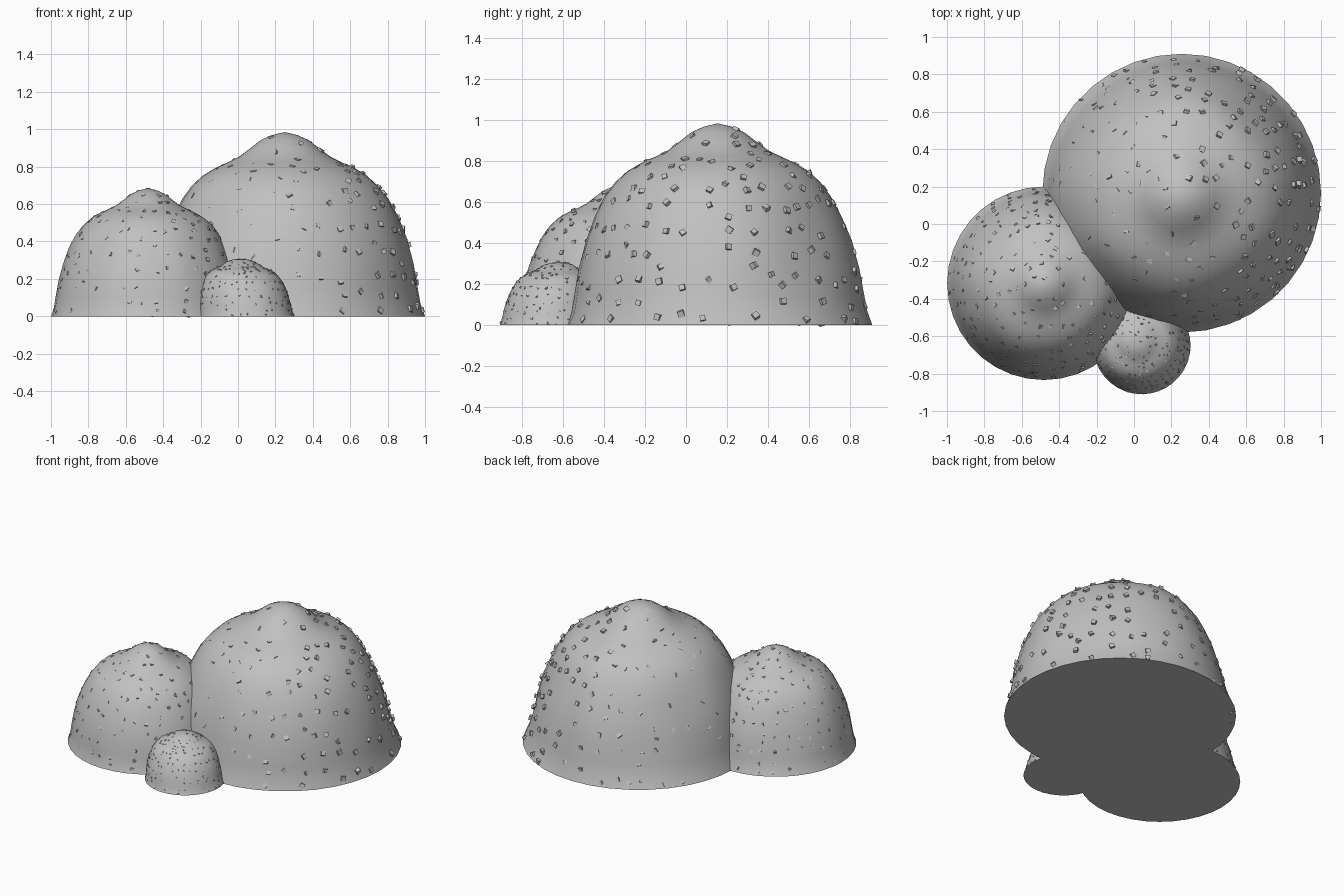
import bpy, bmesh, math, random
from mathutils import Vector, Matrix, noise

cube = bpy.data.objects.get("Cube")
if cube:
    bpy.data.objects.remove(cube, do_unlink=True)

stone = bpy.data.materials.new("stone grey")
stone.use_nodes = True
GREY = (0.53, 0.53, 0.53, 1)
stone.diffuse_color = GREY
stone.node_tree.nodes["Principled BSDF"].inputs["Base Color"].default_value = GREY

# Dome outline as (radius, height), both relative to the mound's size
PROFILE = [(1, 0), (.968, .07), (.952, .15), (.925, .28), (.875, .42), (.81, .54),
           (.74, .64), (.67, .71), (.59, .765), (.5, .805), (.41, .835),
           (.33, .865), (.25, .91), (.17, .957), (.09, .984)]
SEGMENTS = 36


def finish(bm, name, smooth):
    mesh = bpy.data.meshes.new(name)
    bm.to_mesh(mesh)
    bm.free()
    mesh.materials.append(stone)
    obj = bpy.data.objects.new(name, mesh)
    bpy.context.collection.objects.link(obj)
    if smooth:
        bpy.ops.object.select_all(action="DESELECT")
        obj.select_set(True)
        bpy.context.view_layer.objects.active = obj
        bpy.ops.object.shade_smooth_by_angle(angle=math.radians(50))
    return obj


def mound(name, centre, radius, height, lean, fullness, seed):
    """Lumpy closed dome, its crown shifted by lean and its back corners pinched."""
    bm = bmesh.new()
    rings = []
    for r, z in PROFILE:
        ring = []
        for i in range(SEGMENTS):
            a = math.tau * i / SEGMENTS
            c, s = math.cos(a), math.sin(a)
            spot = Vector((c * r, s * r, z * .6)) * 4 + Vector((seed, 0, 0))
            lump = 1 + .02 * noise.noise(spot) * min(1, z * 5)
            pinch = 1 - .055 * 2 * max(0, s) * abs(c) * min(1, 4 * z * (1 - z))
            reach = radius * r ** fullness * lump * pinch
            ring.append(bm.verts.new((centre[0] + c * reach + lean[0] * z,
                                      centre[1] + s * reach + lean[1] * z,
                                      z * height)))
        rings.append(ring)
    for low, high in zip(rings, rings[1:]):
        for i in range(SEGMENTS):
            j = (i + 1) % SEGMENTS
            bm.faces.new((low[i], low[j], high[j], high[i]))
    top = bm.verts.new((centre[0] + lean[0], centre[1] + lean[1], height))
    for i in range(SEGMENTS):
        bm.faces.new((rings[-1][i], rings[-1][(i + 1) % SEGMENTS], top))
    bm.faces.new(rings[0][::-1])
    bm.normal_update()
    return finish(bm, name, True)


def studs(name, dome, count, size, spacing, sink, slant, seed):
    """Small tilted cubes scattered over the dome, sunk deeper away from +x by slant."""
    rng = random.Random(seed)
    faces = [f for f in dome.data.polygons if f.normal.z > -.5]
    weights = [f.area for f in faces]
    placed = []
    bm = bmesh.new()
    for _ in range(count * 12):
        if len(placed) == count:
            break
        face = rng.choices(faces, weights)[0]
        corners = [dome.data.vertices[v].co for v in face.vertices]
        mix = [rng.random() for _ in corners]
        p = sum((c * m for c, m in zip(corners, mix)), Vector()) / sum(mix)
        if p.z < size * .7 or any((p - q).length < spacing for q in placed):
            continue
        placed.append(p)
        n = face.normal
        depth = size * (sink - slant * (n.x + n.y * .35))
        turn = (n.to_track_quat("Z", "Y").to_matrix().to_4x4()
                @ Matrix.Rotation(rng.uniform(0, math.tau), 4, "Z")
                @ Matrix.Rotation(rng.uniform(-.6, .6), 4, "X"))
        bmesh.ops.create_cube(bm, size=size * rng.uniform(.85, 1.15),
                              matrix=Matrix.Translation(p - n * depth) @ turn)
    finish(bm, name, False)


# label, (centre, radius, height, crown lean, fullness),
#        (stud count, size, spacing, sink, slant)
MOUNDS = [
    ("large", ((.255, .165), .745, .985, (-.005, -.01), 1), (240, .027, .066, .32, .36)),
    ("medium", ((-.482, -.317), .517, .685, (0, 0), 1), (230, .018, .044, .28, .15)),
    ("small", ((.042, -.65), .26, .308, (-.03, .03), .75), (230, .01, .02, .22, .1)),
]
for k, (label, shape, scatter) in enumerate(MOUNDS):
    dome = mound(label + "_mound", *shape, k * 7.3)
    studs(label + "_mound_studs", dome, *scatter, k + 1)
